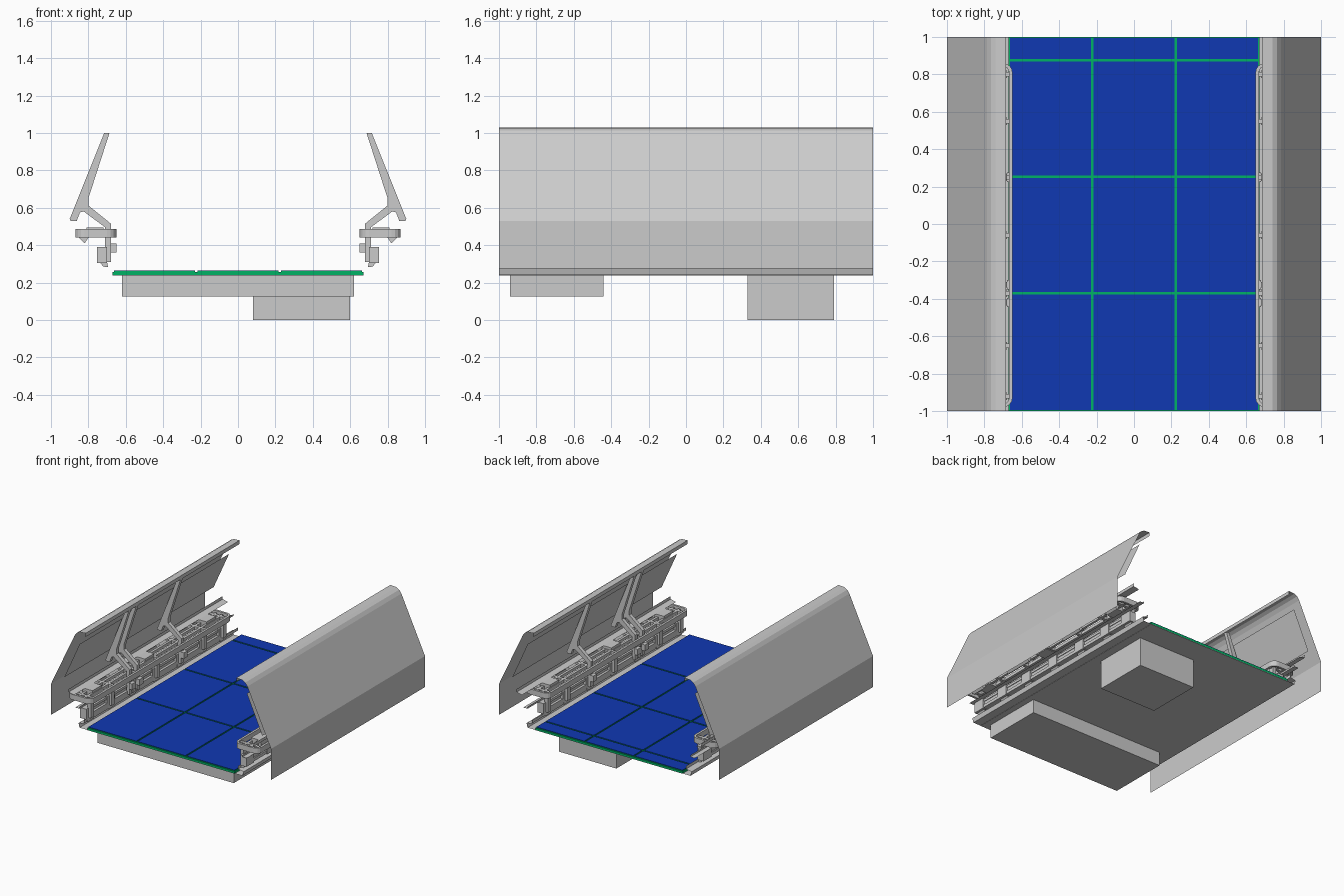
import bpy, bmesh, math

if "Cube" in bpy.data.objects:
    bpy.data.objects.remove(bpy.data.objects["Cube"])

# ---------- helpers ----------
def finish(name, bm, mirror=False, mat=None):
    bmesh.ops.recalc_face_normals(bm, faces=bm.faces)
    me = bpy.data.meshes.new(name)
    bm.to_mesh(me)
    bm.free()
    ob = bpy.data.objects.new(name, me)
    bpy.context.collection.objects.link(ob)
    if mat:
        me.materials.append(mat)
    if mirror:
        ob.modifiers.new("Mirror", 'MIRROR').use_axis[0] = True
    return ob

def add_box(bm, x0, x1, y0, y1, z0, z1):
    vs = bmesh.ops.create_cube(bm, size=1)['verts']
    for v in vs:
        v.co = ((x0 + x1) / 2 + v.co.x * (x1 - x0),
                (y0 + y1) / 2 + v.co.y * (y1 - y0),
                (z0 + z1) / 2 + v.co.z * (z1 - z0))

def boxes(name, specs, mirror=False, mat=None):
    bm = bmesh.new()
    for s in specs:
        add_box(bm, *s)
    return finish(name, bm, mirror, mat)

def prisms(name, profile, spans):
    """Solid x-z profile, extruded along each y span, mirrored."""
    bm = bmesh.new()
    for y0, y1 in spans:
        f = bm.faces.new([bm.verts.new((x, y0, z)) for x, z in profile])
        ext = bmesh.ops.extrude_face_region(bm, geom=[f], use_keep_orig=True)
        for v in ext['geom']:
            if isinstance(v, bmesh.types.BMVert):
                v.co.y = y1
    return finish(name, bm, True)

def sheet(name, profile, y0=-1, y1=1):
    """Thin open sheet following an x-z profile, mirrored."""
    bm = bmesh.new()
    a = [bm.verts.new((x, y0, z)) for x, z in profile]
    b = [bm.verts.new((x, y1, z)) for x, z in profile]
    for i in range(len(a) - 1):
        bm.faces.new((a[i], a[i + 1], b[i + 1], b[i]))
    return finish(name, bm, True)

def rounded(x0, x1, y0, y1, r, n=4):
    pts = []
    for k, (cx, cy) in enumerate([(x1 - r, y1 - r), (x0 + r, y1 - r),
                                  (x0 + r, y0 + r), (x1 - r, y0 + r)]):
        for i in range(n + 1):
            a = math.pi / 2 * (k + i / n)
            pts.append((cx + r * math.cos(a), cy + r * math.sin(a)))
    return pts

def ring(name, x0, x1, y0, y1, z0, z1, w, r):
    bm = bmesh.new()
    out = rounded(x0, x1, y0, y1, r)
    inn = rounded(x0 + w, x1 - w, y0 + w, y1 - w, r - w)
    loops = [[bm.verts.new((x, y, z)) for x, y in p]
             for p, z in ((out, z0), (out, z1), (inn, z1), (inn, z0))]
    n = len(out)
    for k in range(4):
        p, q = loops[k], loops[(k + 1) % 4]
        for i in range(n):
            j = (i + 1) % n
            bm.faces.new((p[i], p[j], q[j], q[i]))
    return finish(name, bm, True)

def colour(name, rgb):
    m = bpy.data.materials.new(name)
    m.diffuse_color = (*rgb, 1)
    m.use_nodes = True
    m.node_tree.nodes["Principled BSDF"].inputs["Base Color"].default_value = m.diffuse_color
    return m

green = colour("green", (0.0, 0.45, 0.13))
blue = colour("blue", (0.005, 0.04, 0.45))

# ---------- floor ----------
boxes("floor_underside", [(-.67, .67, -1, 1, .238, .241)])
boxes("floor_base", [(-.67, .67, -1, 1, .241, .256)], mat=green)
xs = [-.67, -.223, .223, .67]
ys = [-1, -.37, .252, .875, 1]
g = .006
cells = [(xs[i] + g, xs[i + 1] - g, ys[j] + g, ys[j + 1] - g)
         for i in range(3) for j in range(4)]
boxes("floor_tile_edges", [c + (.255, .261) for c in cells], mat=green)
boxes("floor_tiles", [c + (.261, .264) for c in cells], mat=blue)

# ---------- boxes under the floor ----------
boxes("front_under_box", [(-.62, .62, -.94, -.44, .125, .24)])
boxes("rear_under_box", [(.08, .60, .33, .79, 0, .24)])

# ---------- doors ----------
sheet("door_skin", [(1, .275), (1, .53), (.785, .985), (.765, 1.012),
                    (.74, 1.026), (.685, 1.03), (.685, 1.0)])
sheet("door_inner_panel", [(.90, .60), (.76, .91)], -.97, .97)

# ---------- side sills ----------
sheet("side_sill", [(.67, .24), (.74, .24), (.75, .275), (.70, .285), (.70, .31)])
sheet("upper_shelf", [(.84, .53), (.84, .505), (.79, .495)])
sheet("mid_strip", [(.74, .41), (.74, .395), (.78, .395)])

# ---------- hinge arms ----------
arm_spans = [(-.435, -.405), (-.34, -.31), (.235, .265)]
prisms("door_arm", [(.687, 1.0), (.715, 1.0), (.90, .54), (.895, .53), (.862, .53),
                    (.845, .575), (.825, .58), (.71, .495), (.71, .31), (.68, .31),
                    (.68, .515), (.80, .612), (.80, .65)][::-1], arm_spans)
boxes("arm_hook", [(.65, .68, a - .01, b + .01, .36, .41) for a, b in arm_spans], True)

# ---------- mechanism along each side ----------
ring("side_frame", .65, .87, -.98, .86, .44, .485, .018, .05)
boxes("drive_rails", [(.70, .75, -.97, .85, .31, .335),
                      (.705, .745, -.97, .85, .365, .385),
                      (.72, .74, -.97, .85, .335, .365),
                      (.715, .735, -.95, .83, .45, .475),
                      (.77, .79, -.95, .83, .45, .475)], True)
prisms("frame_wedge", [(.80, .44), (.845, .485), (.865, .455), (.82, .41)],
       [(-.9, -.78), (-.5, -.25), (.15, .35), (.66, .78)])
stations = [-.92, -.65, -.37, -.06, .25, .55, .8]
boxes("latch_post", [(.68, .71, y - .02, y + .02, .31, .45) for y in stations], True)
boxes("latch_block", [(.70, .755, y - .05, y + .05, .305, .39) for y in stations], True)
boxes("cross_bar", [(.66, .86, y - .012, y + .012, .445, .475) for y in stations], True)
boxes("drive_motor", [(.72, .81, y - .06, y + .06, .44, .495) for y in (-.8, -.12, .68)], True)
prisms("latch_foot", [(.70, .31), (.74, .31), (.72, .285), (.695, .283)][::-1],
       [(y - .04, y + .04) for y in stations])
